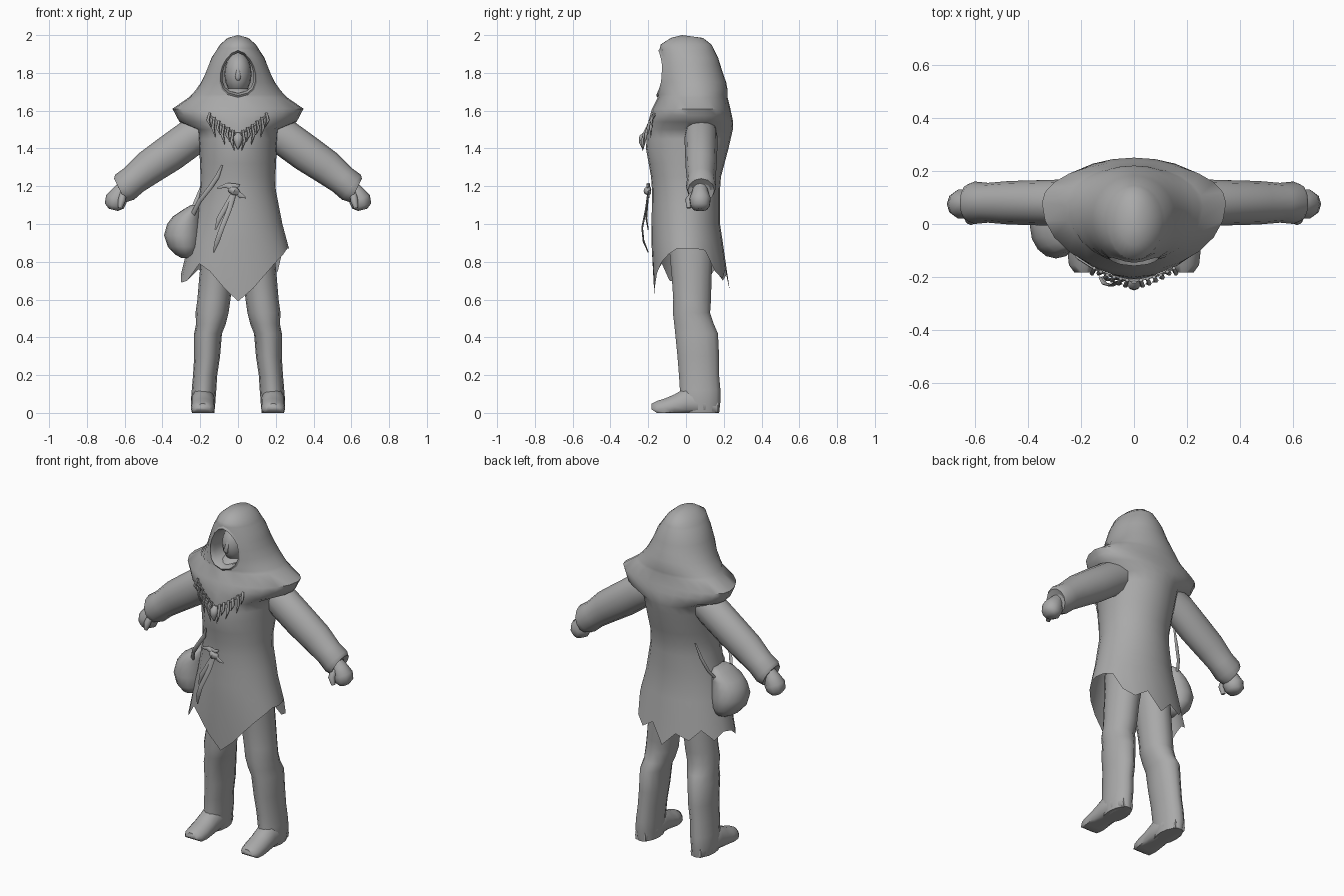
import bpy, bmesh, math
from mathutils import Vector

grey = bpy.data.materials.new("plain_grey")
grey.diffuse_color = (0.4, 0.4, 0.4, 1)


def loft(name, rings, closed=True, caps=True):
    """Skin a list of equally long point rings."""
    bm = bmesh.new()
    rows = [[bm.verts.new(p) for p in r] for r in rings]
    n = len(rows[0])
    for a, b in zip(rows, rows[1:]):
        for j in range(n if closed else n - 1):
            k = (j + 1) % n
            bm.faces.new((a[j], a[k], b[k], b[j]))
    if caps:
        bm.faces.new(rows[0])
        bm.faces.new(rows[-1])
    bmesh.ops.remove_doubles(bm, verts=bm.verts, dist=0.0005)
    bmesh.ops.recalc_face_normals(bm, faces=bm.faces)
    me = bpy.data.meshes.new(name)
    bm.to_mesh(me)
    bm.free()
    me.materials.append(grey)
    ob = bpy.data.objects.new(name, me)
    bpy.context.collection.objects.link(ob)
    return ob


def oval(a0, a1, b0, b1, n=14):
    """Oval inside the rectangle a0..a1, b0..b1."""
    return [((a0 + a1) / 2 + (a1 - a0) / 2 * math.cos(math.tau * i / n),
             (b0 + b1) / 2 + (b1 - b0) / 2 * math.sin(math.tau * i / n)) for i in range(n)]


def tube(name, pts, radii, n=12, ref=(0, 1, 0)):
    """Tube with oval sections: radii are (across, along ref)."""
    pts = [Vector(p) for p in pts]
    rings = []
    for i, p in enumerate(pts):
        t = (pts[min(i + 1, len(pts) - 1)] - pts[max(i - 1, 0)]).normalized()
        u = t.cross(Vector(ref)).normalized()
        v = u.cross(t)
        a, b = radii[i]
        rings.append([p + u * a * math.cos(math.tau * k / n) + v * b * math.sin(math.tau * k / n)
                      for k in range(n)])
    return loft(name, rings)


# Robe profile: z, half width, front y, back y, side y
PROFILE = [
    (2.00, 0.00, -0.02, -0.02, -0.02), (1.985, 0.055, -0.08, 0.09, 0.0),
    (1.95, 0.095, -0.135, 0.135, 0.0), (1.88, 0.14, -0.145, 0.17, 0.02),
    (1.80, 0.172, -0.155, 0.195, 0.03), (1.73, 0.205, -0.15, 0.22, 0.05),
    (1.67, 0.26, -0.15, 0.22, 0.07), (1.61, 0.347, -0.18, 0.235, 0.08),
    (1.54, 0.31, -0.20, 0.25, 0.08), (1.50, 0.215, -0.205, 0.248, 0.05),
    (1.40, 0.205, -0.212, 0.225, 0.03), (1.25, 0.198, -0.185, 0.185, 0.0),
    (1.18, 0.20, -0.18, 0.18, 0.0), (1.00, 0.235, -0.182, 0.18, 0.0),
    (0.87, 0.27, -0.185, 0.20, 0.0), (0.70, 0.31, -0.175, 0.225, 0.0),
    (0.58, 0.32, -0.165, 0.24, 0.0)]


def section(z):
    for p, q in zip(PROFILE, PROFILE[1:]):
        if q[0] <= z <= p[0]:
            f = (p[0] - z) / (p[0] - q[0])
            return [a + (b - a) * f for a, b in zip(p[1:], q[1:])]


def robe_point(t, z):
    hw, yf, yb, yc = section(z)
    c = math.cos(t)
    return Vector((hw * math.sin(t), yc - c * ((yc - yf) if c > 0 else (yb - yc)), z))


def front(x, z, gap=0.0):
    """Point on the robe front, lifted outwards by gap."""
    p = robe_point(math.asin(max(-1, min(1, x / section(z)[0]))), z)
    return p - Vector((0, gap, 0))


# Hooded robe: rings open at the front where the face opening is
N = 24
OPEN = {1.93: 0, 1.915: 0.035, 1.88: 0.068, 1.84: 0.09, 1.80: 0.1, 1.75: 0.1,
        1.71: 0.085, 1.685: 0.055, 1.67: 0}
ZS = [2.0, 1.985, 1.95] + list(OPEN) + [1.61, 1.575, 1.54, 1.50, 1.45, 1.40, 1.32, 1.25,
                                       1.18, 1.09, 1.00, 0.92]
HEM = [.59, .66, .74, .80, .84, .87, .87, .87, .86, .75, .71, .76,
       .65, .73, .70, .76, .70, .74, .73, .69, .70, .79, .75, .67]
rings = []
for z in ZS:
    w = OPEN.get(z, 0)
    t0 = math.asin(w / section(z)[0]) if w else 0
    rings.append([robe_point(t0 + (math.tau - 2 * t0) * j / N, z) for j in range(N + 1)])
rings.append([robe_point(math.tau * j / N, HEM[j % N]) for j in range(N + 1)])
loft("hooded_robe", rings, closed=False, caps=False)

# Hood lining: rolled rim running back into the hood
rim_rows = [r for r, z in zip(rings, ZS) if z in OPEN]
rim = [r[0] for r in rim_rows] + [r[-1] for r in reversed(rim_rows[1:-1])]


def inset(s, dy):
    return [Vector((p.x * s, p.y + dy, 1.795 + (p.z - 1.795) * s)) for p in rim]


loft("hood_lining", [rim, inset(0.92, -0.008), inset(0.82, 0.02), inset(0.82, 0.13)], caps=False)

# Face, nose and neck scarf
head = []
for i in range(9):
    a = math.pi * (0.03 + 0.94 * i / 8)
    r, z = math.sin(a), 1.795 + 0.115 * math.cos(a)
    head.append([(x, y, z) for x, y in oval(-.072 * r, .072 * r, -.005 - .105 * r, .1 * r, 16)])
loft("face", head)
tube("nose", [(0, -.095, 1.83), (0, -.118, 1.775), (0, -.105, 1.76)],
     [(.006, .006), (.016, .012), (.008, .006)], 6)
loft("neck_scarf", [[(x, y, z) for x, y in oval(-w, w, f, .1)] for z, w, f in
                    ((1.72, .05, -.08), (1.70, .075, -.115), (1.67, .09, -.135), (1.64, .09, -.12))])

for s, side in ((1, "left"), (-1, "right")):
    # Sleeve with a flared cuff turned inwards
    tube(side + "_sleeve",
         [(s * x, .08, z) for x, z in ((.17, 1.5), (.25, 1.455), (.36, 1.375), (.47, 1.30),
                                       (.55, 1.235), (.60, 1.195), (.625, 1.178), (.61, 1.19))],
         [(.09, .08), (.098, .088), (.098, .085), (.092, .082), (.08, .075), (.083, .08),
          (.07, .07), (.045, .045)])
    # Closed hand and thumb
    tube(side + "_hand",
         [(s * x, .075, z) for x, z in ((.60, 1.20), (.625, 1.165), (.645, 1.13), (.655, 1.095),
                                        (.66, 1.075))],
         [(.035, .035), (.045, .045), (.058, .058), (.052, .052), (.025, .035)], 10)
    tube(side + "_thumb", [(s * .61, .04, 1.16), (s * .615, .015, 1.125), (s * .625, .015, 1.085)],
         [(.018, .018), (.02, .02), (.012, .012)], 8)

    # Leg: z, inner x, outer x, front y, back y
    leg = [(.98, .0, .18, -.10, .14), (.85, .005, .192, -.09, .145), (.72, .025, .205, -.078, .138),
           (.60, .04, .215, -.07, .135), (.53, .05, .225, -.072, .13), (.47, .065, .222, -.065, .15),
           (.42, .085, .232, -.06, .172), (.30, .095, .232, -.048, .178), (.20, .11, .238, -.04, .178),
           (.12, .115, .245, -.035, .185), (.06, .12, .25, -.04, .185), (0, .125, .24, -.03, .178)]
    loft(side + "_leg", [[(s * x, y, z) for x, y in oval(a, b, c, d)] for z, a, b, c, d in leg])
    # Shoe: y, inner x, outer x, top z; the lower half of each ring is flattened
    shoe = [(.17, .15, .22, .08), (.10, .122, .246, .13), (.0, .12, .25, .135), (-.06, .122, .25, .10),
            (-.11, .122, .25, .078), (-.155, .13, .245, .064), (-.182, .15, .225, .05)]
    loft(side + "_shoe", [[(s * x, y, max(z, .018 if y < -.17 else 0))
                           for x, z in oval(a, b, -.03, h)] for y, a, b, h in shoe])

# Shoulder bag with rounded base and sloping top
bag = [(.82, -.30, -.25, -.05, .04), (.84, -.335, -.215, -.10, .08), (.88, -.372, -.20, -.125, .105),
       (.94, -.392, -.195, -.13, .11), (1.0, -.375, -.195, -.12, .10), (1.04, -.345, -.195, -.11, .09),
       (1.08, -.285, -.195, -.09, .08), (1.10, -.25, -.20, -.06, .05)]
loft("shoulder_bag", [[(x, y, z) for x, y in oval(a, b, c, d, 16)] for z, a, b, c, d in bag])
tube("front_bag_strap", [(-.24, -.09, 1.05), (-.205, -.13, 1.12), (-.15, -.165, 1.19),
                         front(-.11, 1.25, .012), front(-.085, 1.31, .008)],
     [(.012, .006)] * 4 + [(.005, .004)], 6)
tube("back_bag_strap", [(-.25, .07, 1.05), (-.225, .11, 1.11), (-.195, .13, 1.18), (-.165, .145, 1.27)],
     [(.012, .006)] * 3 + [(.006, .004)], 6)

# Waist tie: knot, bow loops and hanging tails
tube("tie_knot", [(-.045, -.195, 1.185), (-.02, -.205, 1.175), (.0, -.195, 1.165)],
     [(.015, .012), (.024, .02), (.015, .012)], 8)
ribbons = {
    "bow_loop_left": [(-.02, -.20, 1.18), (-.06, -.205, 1.205), (-.11, -.19, 1.19)],
    "bow_loop_right": [(-.06, -.195, 1.205), (-.01, -.205, 1.20), (.01, -.195, 1.205)],
    "bow_end": [(-.02, -.20, 1.175), (.015, -.20, 1.15), (.04, -.195, 1.14)],
    "long_tail": [(-.02, -.20, 1.17), (-.045, -.212, 1.08), (-.085, -.232, .98),
                  (-.11, -.225, .91), (-.13, -.20, .85)],
    "short_tail": [(-.02, -.20, 1.17), (-.06, -.205, 1.10), (-.10, -.21, 1.03), (-.12, -.20, .97)]}
for name, path in ribbons.items():
    k = len(path)
    tube(name, path, [(.013, .005)] * (k - 1) + [(.004, .003)], 6)

# Tooth necklace: cord, curved teeth and a centre bead
def cord_z(x):
    return 1.475 + 0.10 * (abs(x) / 0.15) ** 1.3


xs = [-.15 + .3 * i / 12 for i in range(13)]
tube("necklace_cord", [front(x, cord_z(x), .006) for x in xs], [(.005, .005)] * 13, 6)
for i, x in enumerate(xs):
    if i == 6:
        continue
    size = 0.075 + 0.035 * (i % 2)
    z = cord_z(x) + 0.012
    sgn = 1 if x > 0 else -1
    tube("necklace_tooth", [front(x, z, .008), front(x + .008 * sgn, z - size * .5, .026),
                            front(x - .006 * sgn, z - size, .022)],
         [(.007, .007), (.009, .009), (.001, .001)], 6)
tube("necklace_bead", [(0, -.215, 1.48), (0, -.228, 1.46), (0, -.232, 1.435), (0, -.228, 1.395)],
     [(.012, .01), (.026, .02), (.022, .018), (.003, .003)], 8)

# Smooth shading with sharp creases kept
bpy.ops.object.select_all(action='SELECT')
bpy.context.view_layer.objects.active = bpy.data.objects["hooded_robe"]
bpy.ops.object.shade_smooth_by_angle(angle=math.radians(60))
